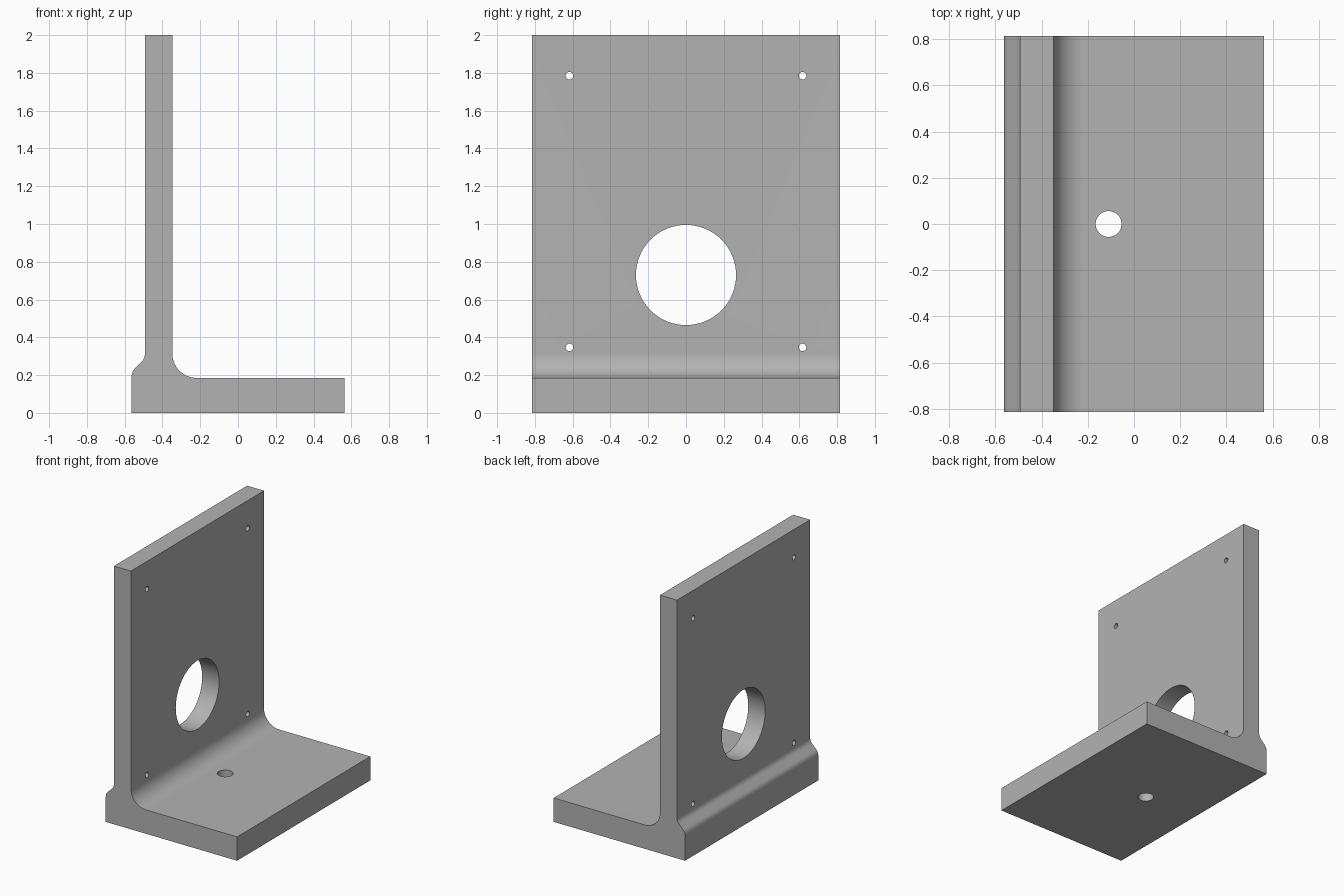
import bpy
import bmesh
from math import cos, sin, pi
from mathutils import Matrix, Vector

default = bpy.data.objects.get("Cube")
if default:
    bpy.data.objects.remove(default, do_unlink=True)

HALF_WIDTH = 0.815

# Plain grey metal
grey = bpy.data.materials.new("grey_metal")
grey.use_nodes = True
colour = (0.45, 0.45, 0.45, 1)
grey.diffuse_color = colour
grey.node_tree.nodes["Principled BSDF"].inputs["Base Color"].default_value = colour


def rounded(points):
    """Outline from (x, z, fillet radius) corners."""
    outline = []
    for i, (x, z, radius) in enumerate(points):
        corner = Vector((x, z))
        if not radius:
            outline.append(corner)
            continue
        before = (Vector(points[i - 1][:2]) - corner).normalized()
        after = (Vector(points[(i + 1) % len(points)][:2]) - corner).normalized()
        half = before.angle(after) / 2
        centre = corner + (before + after).normalized() * radius / sin(half)
        reach = radius * cos(half) / sin(half)
        start = corner + before * reach - centre
        end = corner + after * reach - centre
        turn = start.angle(end)
        steps = max(6, round(turn / pi * 32))
        for k in range(steps + 1):
            t = k / steps
            outline.append(centre + (start * sin((1 - t) * turn) + end * sin(t * turn)) / sin(turn))
    return outline


def make_object(name, bm):
    bmesh.ops.recalc_face_normals(bm, faces=bm.faces[:])
    mesh = bpy.data.meshes.new(name)
    bm.to_mesh(mesh)
    bm.free()
    mesh.materials.append(grey)
    obj = bpy.data.objects.new(name, mesh)
    bpy.context.collection.objects.link(obj)
    return obj


# Angle bracket: base plate and upright in one extruded section
section = rounded([
    (-0.563, 0, 0), (0.563, 0, 0), (0.563, 0.185, 0),
    (-0.348, 0.185, 0.13), (-0.348, 2, 0), (-0.493, 2, 0),
    (-0.493, 0.288, 0.06), (-0.563, 0.218, 0.06),
])
bm = bmesh.new()
face = bm.faces.new([bm.verts.new((p.x, -HALF_WIDTH, p.y)) for p in section])
extruded = bmesh.ops.extrude_face_region(bm, geom=[face], use_keep_orig=True)
moved = [v for v in extruded["geom"] if isinstance(v, bmesh.types.BMVert)]
bmesh.ops.translate(bm, verts=moved, vec=(0, 2 * HALF_WIDTH, 0))
bracket = make_object("angle_bracket", bm)


def drill(name, place, radius, depth, axis, sides):
    """Cut a round hole through the bracket."""
    cutter_bm = bmesh.new()
    turn = Matrix.Rotation(pi / 2, 4, "Y") if axis == "X" else Matrix()
    bmesh.ops.create_cone(cutter_bm, cap_ends=True, segments=sides, radius1=radius,
                          radius2=radius, depth=depth, matrix=Matrix.Translation(place) @ turn)
    cutter = make_object(name, cutter_bm)
    cutter.hide_render = True
    cut = bracket.modifiers.new(name, "BOOLEAN")
    cut.operation = "DIFFERENCE"
    cut.solver = "EXACT"
    cut.object = cutter
    bpy.ops.object.modifier_apply(modifier=cut.name)
    bpy.data.objects.remove(cutter, do_unlink=True)


bpy.ops.object.select_all(action="DESELECT")
bracket.select_set(True)
bpy.context.view_layer.objects.active = bracket

# Large opening, four screw holes and the base hole
drill("main_opening", (-0.42, 0, 0.73), 0.265, 0.4, "X", 96)
for side in (-1, 1):
    for height in (0.347, 1.785):
        drill("screw_hole", (-0.42, side * 0.617, height), 0.02, 0.4, "X", 24)
drill("base_hole", (-0.11, 0, 0.09), 0.056, 0.5, "Z", 48)

bpy.ops.object.shade_smooth_by_angle(angle=pi / 6)
